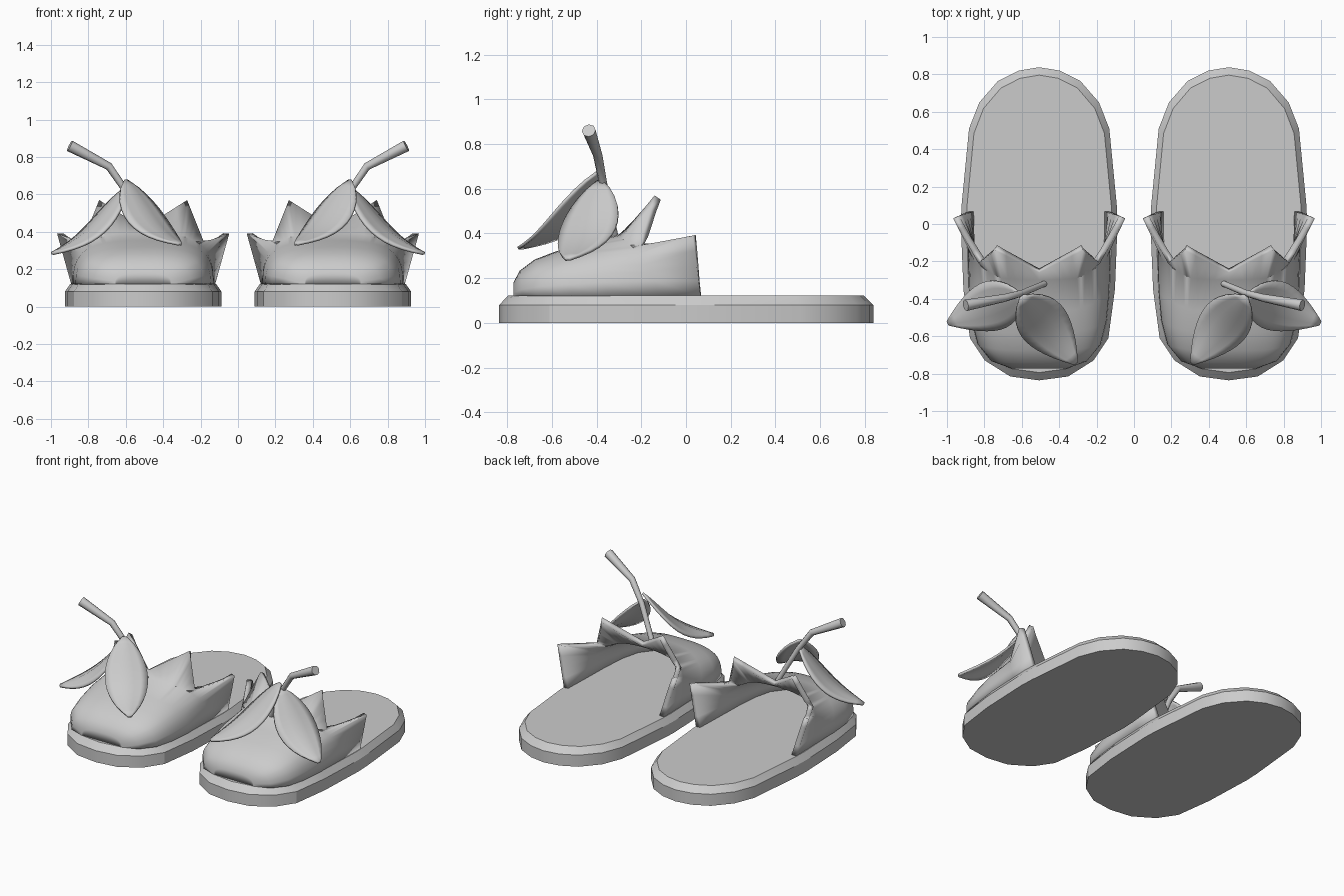
import bpy, bmesh, math
from mathutils import Vector

if "Cube" in bpy.data.objects:
    bpy.data.objects.remove(bpy.data.objects["Cube"])

CX = -0.507   # centre line of the left slipper; the right one is mirrored

grey = bpy.data.materials.new("soft_grey")
grey.diffuse_color = (0.6, 0.6, 0.6, 1)
grey.use_nodes = True
grey.node_tree.nodes["Principled BSDF"].inputs["Base Color"].default_value = grey.diffuse_color


def lerp_table(table, v):
    for (a, p), (b, q) in zip(table, table[1:]):
        if v <= b:
            return p + (q - p) * max(0, (v - a) / (b - a))
    return table[-1][1]


def finish(name, verts, faces, thickness=0, offset=-1, angle=35):
    me = bpy.data.meshes.new(name)
    me.from_pydata([tuple(v) for v in verts], [], faces)
    bm = bmesh.new()
    bm.from_mesh(me)
    bmesh.ops.remove_doubles(bm, verts=bm.verts, dist=0.0005)
    bmesh.ops.recalc_face_normals(bm, faces=bm.faces)
    bm.to_mesh(me)
    bm.free()
    me.materials.append(grey)
    ob = bpy.data.objects.new(name, me)
    bpy.context.collection.objects.link(ob)
    bpy.ops.object.select_all(action='DESELECT')
    ob.select_set(True)
    bpy.context.view_layer.objects.active = ob
    bpy.ops.object.shade_smooth_by_angle(angle=math.radians(angle))
    if thickness:
        s = ob.modifiers.new("thickness", 'SOLIDIFY')
        s.thickness, s.offset = thickness, offset
    ob.modifiers.new("pair", 'MIRROR').use_mirror_merge = False
    return ob


def grid_faces(rows, cols, closed=False):
    n = cols if closed else cols - 1
    return [(r * cols + c, r * cols + (c + 1) % cols,
             (r + 1) * cols + (c + 1) % cols, (r + 1) * cols + c)
            for r in range(rows - 1) for c in range(n)]


# Sole: rounded outline with a bevelled top edge
half = [(0, .838), (.11, .82), (.22, .765), (.32, .65), (.375, .51), (.415, .1),
        (.419, 0), (.405, -.35), (.37, -.61), (.29, -.73), (.155, -.815), (0, -.836)]
outline = half + [(-x, y) for x, y in half[-2:0:-1]]
n = len(outline)
verts = []
for z, kx, ky in ((0, 1, 1), (.08, 1, 1), (.122, .93, .95)):
    verts += [(CX + x * kx, y * ky, z) for x, y in outline]
faces = grid_faces(3, n, True) + [tuple(range(n)), tuple(range(2 * n, 3 * n))]
finish("sole", verts, faces, angle=25)

# Upper: arched toe cap that ends in a rim of flared petal points
width = [(-.772, .15), (-.74, .25), (-.66, .325), (-.5, .365), (-.3, .38), (.1, .385)]
height = [(-.772, .06), (-.74, .12), (-.66, .175), (-.5, .225), (-.3, .275), (.1, .285)]
# arch angle, y where the body ends, rim point (x, y, z)
keys = [(0, -.12, (.385, .065, .12)), (30, -.2, (.46, .03, .39)),
        (50, -.25, (.325, -.21, .345)), (66, -.29, (.235, -.14, .57)),
        (90, -.30, (0, -.26, .42))]
SUB = 4
cols = []
for (a0, e0, r0), (a1, e1, r1) in zip(keys, keys[1:]):
    for i in range(SUB):
        t = i / SUB
        cols.append((a0 + (a1 - a0) * t, e0 + (e1 - e0) * t, Vector(r0).lerp(Vector(r1), t)))
cols.append((90, -.30, Vector(keys[-1][2])))
steps = [0, .06, .2, .4, .65, 1]


def upper_column(a, end, rim, side):
    c, s = math.cos(math.radians(a)) ** .7 if a < 90 else 0, math.sin(math.radians(a)) ** .7
    pts = [(lerp_table(width, -.772) * c, -.772, .12)]
    for t in steps:
        y = -.772 + t * (end + .772)
        pts.append((lerp_table(width, y) * c, y, .12 + lerp_table(height, y) * s))
    pts.append(tuple(rim))
    return [(CX + side * x, y, z) for x, y, z in pts]


columns = [upper_column(*c, 1) for c in cols] + [upper_column(*c, -1) for c in cols[-2::-1]]
rows = len(columns[0])
verts = [p for col in columns for p in col]
upper = finish("upper", verts, grid_faces(len(columns), rows), 0.035, angle=40)
# make sure the outer side faces up so thickness grows inward
if sum(p.normal.z * p.area for p in upper.data.polygons) < 0:
    upper.data.flip_normals()


# Leaves: pointed ovals that bend outward towards the tip
def leaf(name, base, tip, across, half_width, sag):
    base, tip, across = Vector(base), Vector(tip), Vector(across)
    d = tip - base
    across = (across - d * across.dot(d) / d.dot(d)).normalized()
    nrm = across.cross(d).normalized()
    if nrm.z < 0:
        nrm.negate()
    L, W = 12, 7
    verts = []
    for i in range(L + 1):
        t = i / L
        w = half_width * math.sin(math.pi * t ** .9) ** .75 if 0 < i < L else .012
        for j in range(W):
            u = 2 * j / (W - 1) - 1
            bend = -sag * math.sin(math.pi * t ** 1.3) - .022 * abs(u) * w / half_width
            verts.append(base + d * t + across * u * w + nrm * bend)
    finish(name, verts, grid_faces(L + 1, W), 0.014, 0, 40)


leaf("inner_leaf", (-.60, -.39, .675), (-.31, -.745, .335), (.75, .6, 0), .135, .045)
leaf("outer_leaf", (-.60, -.385, .635), (-.995, -.53, .285), (-.4, .9, .06), .135, .04)

# Stem: bent tapered twig
path = [((-.48, -.32, .39), .017), ((-.60, -.37, .62), .018), ((-.69, -.395, .75), .021),
        ((-.9, -.435, .86), .031)]
SIDES = 8
verts = []
pts = [Vector(p) for p, r in path]
for i, (p, r) in enumerate(path):
    d = (pts[min(i + 1, 3)] - pts[max(i - 1, 0)]).normalized()
    u = d.cross(Vector((0, 1, 0))).normalized()
    v = d.cross(u)
    for k in range(SIDES):
        a = 2 * math.pi * k / SIDES
        verts.append(pts[i] + (u * math.cos(a) + v * math.sin(a)) * r)
faces = grid_faces(4, SIDES, True) + [tuple(range(SIDES)), tuple(range(3 * SIDES, 4 * SIDES))]
finish("stem", verts, faces, angle=50)
